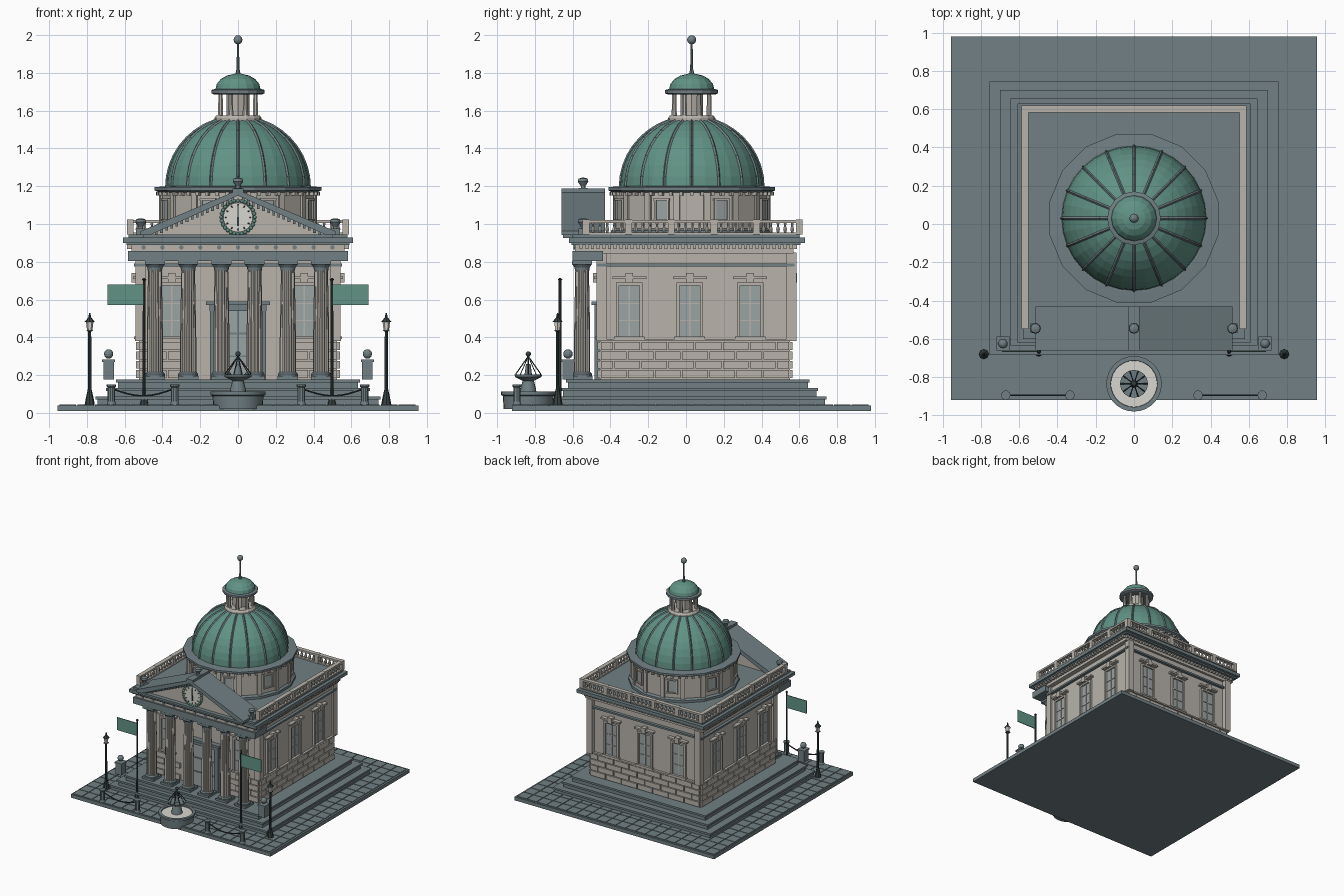
import bpy, bmesh, math
from mathutils import Matrix, Vector

if "Cube" in bpy.data.objects:
    bpy.data.objects.remove(bpy.data.objects["Cube"])


def material(name, r, g, b):
    m = bpy.data.materials.new(name)
    m.use_nodes = True
    m.diffuse_color = (r, g, b, 1)
    m.node_tree.nodes["Principled BSDF"].inputs["Base Color"].default_value = (r, g, b, 1)
    return m


STONE = material("pale stone", .48, .455, .41)
SLATE = material("blue grey slate", .165, .215, .23)
COPPER = material("green copper", .12, .29, .235)
IRON = material("dark iron", .035, .05, .05)
GLASS = material("window glass", .33, .37, .37)
PALE = material("pale lamp glass", .68, .67, .62)


class Part:
    """Collects primitives into a single mesh object."""

    def __init__(self, name, mat, smooth=False):
        self.name, self.mat, self.smooth, self.bm = name, mat, smooth, bmesh.new()

    def __enter__(self):
        return self

    def box(self, x0, x1, y0, y1, z0, z1, m=Matrix()):
        s = Matrix.Diagonal((x1 - x0, y1 - y0, z1 - z0, 1))
        t = Matrix.Translation(((x0 + x1) / 2, (y0 + y1) / 2, (z0 + z1) / 2))
        bmesh.ops.create_cube(self.bm, size=1, matrix=m @ t @ s)

    def lathe(self, profile, x=0, y=0, n=16, phase=0, flute=1, m=Matrix()):
        rings = []
        for r, z in profile:
            ring = []
            for i in range(n):
                a = math.tau * i / n + phase
                k = r * (flute if i % 2 else 1)
                ring.append(self.bm.verts.new(m @ Vector((x + k * math.cos(a), y + k * math.sin(a), z))))
            rings.append(ring)
        for a, b in zip(rings, rings[1:]):
            for i in range(n):
                j = (i + 1) % n
                self.bm.faces.new((a[i], a[j], b[j], b[i]))
        self.bm.faces.new(rings[0][::-1])
        self.bm.faces.new(rings[-1])

    def ball(self, x, y, z, r):
        bmesh.ops.create_uvsphere(self.bm, u_segments=14, v_segments=8, radius=r,
                                  matrix=Matrix.Translation((x, y, z)))

    def rod(self, a, b, r, n=6):
        a, d = Vector(a), Vector(b) - Vector(a)
        m = Matrix.Translation(a) @ d.to_track_quat('Z', 'Y').to_matrix().to_4x4()
        self.lathe([(r, 0), (r, d.length)], n=n, m=m)

    def prism(self, pts, y0, y1):
        a = [self.bm.verts.new((x, y0, z)) for x, z in pts]
        b = [self.bm.verts.new((x, y1, z)) for x, z in pts]
        self.bm.faces.new(a)
        self.bm.faces.new(b[::-1])
        for i in range(len(a)):
            self.bm.faces.new((a[i - 1], b[i - 1], b[i], a[i]))

    def __exit__(self, *error):
        bmesh.ops.recalc_face_normals(self.bm, faces=self.bm.faces)
        me = bpy.data.meshes.new(self.name)
        self.bm.to_mesh(me)
        self.bm.free()
        me.materials.append(self.mat)
        ob = bpy.data.objects.new(self.name, me)
        bpy.context.collection.objects.link(ob)
        if self.smooth:
            bpy.ops.object.select_all(action='DESELECT')
            ob.select_set(True)
            bpy.context.view_layer.objects.active = ob
            bpy.ops.object.shade_smooth_by_angle()


def turn(angle, r=0, cx=0, cy=0):
    """Local frame at distance r from a centre, +x pointing outward."""
    return Matrix.Translation((cx, cy, 0)) @ Matrix.Rotation(angle, 4, 'Z') @ Matrix.Translation((r, 0, 0))


SIDES = (-1, 1)
W, YF, YB = .525, -.455, .55          # main body half width, front and back
CY = .03                              # dome centre

# Ground slab, paving and steps
with Part("ground_slab", SLATE) as p:
    p.box(-.955, .955, -.92, .98, .01, .04)
with Part("paving_stones", SLATE) as p:
    n, size = 20, 1.89 / 20
    for j in range(n):
        for i in range(n):
            x = -.945 + size * i
            y = -.91 + size * j * .995
            if abs(x + size / 2) > .7 or y < -.6 or y > .66:
                p.box(x, x + size - .006, y, y + size - .006, .039, .045)
with Part("steps", SLATE) as p:
    for i, (hw, y0, y1) in enumerate(((.755, -.685, .745), (.7, -.66, .7), (.645, -.635, .655))):
        z = .04 + .046 * i
        p.box(-hw + .01, hw - .01, y0 + .01, y1 - .01, z, z + .035)
        p.box(-hw, hw, y0, y1, z + .03, z + .046)

# Main body with rusticated base, corner pilasters and belt course
with Part("main_walls", STONE) as p:
    p.box(-W, W, YF, YB, .178, .89)
WALLS = [(turn(0, W), YF, YB), (turn(math.pi, W), -YB, -YF),
         (turn(math.pi / 2, YB), -W, W), (turn(-math.pi / 2, -YF), -W, W)]
with Part("base_blocks", STONE) as p:
    for m, a, b in WALLS:
        for row in range(4):
            z, step = .185 + row * .049, (b - a) / 7
            cuts = [a] + [a + step * (i + (.5 if row % 2 else 1)) for i in range(7 if row % 2 else 6)] + [b]
            for c, d in zip(cuts, cuts[1:]):
                if m is WALLS[3][0] and c < .17 and d > -.17:
                    continue
                p.box(-.01, .014, c + .004, d - .004, z, z + .042, m)
with Part("belt_course", STONE) as p:
    for m, a, b in WALLS[:3]:
        p.box(0, .02, a - .02, b + .02, .38, .392, m)
with Part("corner_pilasters", STONE) as p:
    for x in (-W, W):
        for y in (YF, YB):
            p.box(x - .035, x + .018, y - .018, y + .035, .38, .85) if x > 0 else \
                p.box(x - .018, x + .035, y - .018, y + .035, .38, .85)
with Part("wall_cap_band", SLATE) as p:
    p.box(-.55, .55, YF - .02, YB + .025, .775, .79)

# Tall windows on every wall
spots = [(m, c) for m, cs in ((WALLS[0][0], (-.3, .02, .34)), (WALLS[1][0], (.3, -.02, -.34)),
                              (WALLS[2][0], (-.32, 0, .32)), (WALLS[3][0], (-.35, .35))) for c in cs]
with Part("window_glass", GLASS) as p:
    for m, c in spots:
        p.box(0, .005, c - .058, c + .058, .405, .68, m)
with Part("window_frames", STONE) as p:
    for m, c in spots:
        for s in SIDES:
            p.box(0, .018, c + s * .063 - .008, c + s * .063 + .008, .4, .69, m)
        p.box(0, .018, c - .071, c + .071, .675, .69, m)
        p.box(0, .026, c - .08, c + .08, .392, .405, m)
        p.box(0, .01, c - .004, c + .004, .4, .68, m)
        for z in (.49, .58):
            p.box(0, .01, c - .06, c + .06, z - .003, z + .003, m)
        p.box(0, .032, c - .09, c + .09, .708, .722, m)
        p.box(0, .038, c - .02, c + .02, .69, .74, m)

# Entrance door and surround
with Part("door_surround", SLATE) as p:
    for s in SIDES:
        p.box(s * .13 - .018, s * .13 + .018, YF - .03, YF, .178, .56)
    p.box(-.15, .15, YF - .03, YF, .54, .57)
    p.box(-.17, .17, YF - .045, YF, .57, .59)
with Part("door_leaves", GLASS) as p:
    for s in SIDES:
        p.box(s * .056 - .05, s * .056 + .05, YF - .012, YF, .178, .54)
with Part("door_bars", SLATE) as p:
    p.box(-.006, .006, YF - .018, YF, .178, .54)
    for z in (.3, .42):
        p.box(-.11, .11, YF - .018, YF, z - .005, z + .005)

# Portico columns
COLS = [s * (.088 + .176 * i) for s in SIDES for i in range(3)]
with Part("column_shafts", STONE) as p:
    for x in COLS:
        p.lathe([(.043, .2), (.043, .4), (.036, .77)], x, -.55, 32, flute=.9)
with Part("column_bases_and_capitals", SLATE) as p:
    for x in COLS:
        p.box(x - .054, x + .054, -.604, -.496, .178, .196)
        p.lathe([(.053, .196), (.053, .206), (.045, .216)], x, -.55)
        p.lathe([(.038, .755), (.04, .77), (.052, .787)], x, -.55)
        p.box(x - .053, x + .053, -.603, -.497, .785, .803)

# Entablature, frieze, dentils and roof
with Part("architrave", SLATE) as p:
    p.box(-.582, .582, -.602, -.44, .803, .858)
with Part("frieze", STONE) as p:
    p.box(-.565, .565, -.588, YB + .02, .845, .893)
with Part("frieze_medallions", SLATE) as p:
    for i in range(11):
        p.rod((-.5 + .1 * i, -.587, .876), (-.5 + .1 * i, -.595, .876), .012, 8)
with Part("cornice", SLATE) as p:
    p.box(-.59, .59, -.605, .605, .888, .903)
    p.box(-.608, .608, -.62, .63, .9, .928)
    p.box(-.58, .58, -.6, .6, .925, .945)
with Part("dentils", STONE) as p:
    for i in range(38):
        t = -.555 + .03 * i
        p.box(t - .008, t + .008, .56, .588, .868, .888)
        for s in SIDES:
            p.box(s * .575 - .012, s * .575 + .012, t - .008, t + .008, .868, .888)

# Balustrade along the sides and back
with Part("balustrade", STONE) as p:
    for m, a, b in ((turn(0, .57), -.53, .6), (turn(math.pi, .57), -.6, .53), (turn(math.pi / 2, .6), -.57, .57)):
        p.box(-.017, .017, a, b, .944, .956, m)
        p.box(-.018, .018, a, b, 1.006, 1.022, m)
        n = 30
        for i in range(n + 1):
            t = a + (b - a) * i / n
            if i % 6:
                p.lathe([(.007, .955), (.012, .972), (.006, .99), (.009, 1.007)], 0, t, 6, m=m)
            else:
                p.box(-.018, .018, t - .018, t + .018, .944, 1.024, m)

# Pediment with clock
with Part("tympanum", STONE) as p:
    p.prism([(-.48, .94), (.48, .94), (0, 1.15)], -.615, -.45)
with Part("pediment_roof", SLATE) as p:
    for s in SIDES:
        p.prism([(s * .515, .942), (s * .515, .962), (0, 1.18), (0, 1.15), (s * .465, .942)], -.66, -.43)
    p.box(-.03, .03, -.66, -.43, 1.163, 1.187)
    p.box(-.5, .5, -.65, -.43, .926, .944)
with Part("pediment_dentils", SLATE) as p:
    for s in SIDES:
        for i in range(1, 17):
            x = i * .027
            z = 1.142 - x * .43
            p.box(s * x - .007, s * x + .007, -.635, -.61, z - .015, z + .012)
with Part("clock_wreath", COPPER) as p:
    for i in range(28):
        a = math.tau * i / 28
        p.ball(.088 * math.cos(a), -.62, 1.035 + .088 * math.sin(a), .01)
with Part("clock_face", PALE) as p:
    p.rod((0, -.614, 1.035), (0, -.625, 1.035), .078, 32)
with Part("clock_hands", IRON) as p:
    p.box(-.003, .003, -.63, -.624, 1.03, 1.098)
    p.box(-.005, .005, -.63, -.624, .99, 1.036)
    for i in range(12):
        a = math.tau * i / 12
        p.rod((.06 * math.sin(a), -.627, 1.035 + .06 * math.cos(a)),
              (.07 * math.sin(a), -.627, 1.035 + .07 * math.cos(a)), .003, 4)
with Part("roof_urns", SLATE) as p:
    for x, z in ((-.515, .96), (.515, .96), (0, 1.175)):
        p.box(x - .025, x + .025, -.57, -.52, z - .02, z + .015)
        p.lathe([(.012, z + .015), (.012, z + .025), (.028, z + .05), (.024, z + .065), (.008, z + .07)], x, -.545, 12)

# Drum
H = math.pi / 16
with Part("drum", STONE) as p:
    p.lathe([(.415, .94), (.415, 1.175)], 0, CY, 16, H)
with Part("drum_moldings", SLATE) as p:
    p.lathe([(.435, .94), (.435, .965), (.42, .975)], 0, CY, 16, H)
    p.lathe([(.43, 1.168), (.45, 1.178), (.45, 1.195), (.39, 1.2)], 0, CY, 16, H)
R = .415 * math.cos(H)
with Part("drum_pilasters", STONE) as p:
    for i in range(16):
        p.box(-.02, .012, -.018, .018, .97, 1.17, turn(math.tau * i / 16 + H, .41, 0, CY))
    for i in range(48):
        p.box(-.02, .02, -.009, .009, 1.152, 1.17, turn(math.tau * i / 48, .415, 0, CY))
with Part("drum_window_glass", GLASS) as p:
    for i in range(8):
        p.box(-.01, .005, -.034, .034, 1.02, 1.125, turn((i + .5) * math.tau / 8, R, 0, CY))
with Part("drum_window_frames", STONE) as p:
    for i in range(8):
        m = turn((i + .5) * math.tau / 8, R, 0, CY)
        for s in SIDES:
            p.box(0, .012, s * .037 - .005, s * .037 + .005, 1.015, 1.13, m)
        for z in (1.015, 1.125):
            p.box(0, .016, -.045, .045, z, z + .01, m)

# Ribbed dome
ARC = [(.378 * math.cos(t), 1.195 + .372 * math.sin(t)) for t in [i * 1.24 / 8 for i in range(9)]]
with Part("dome", COPPER) as p:
    p.lathe(ARC, 0, CY, 32)
with Part("dome_ribs", SLATE) as p:
    for i in range(16):
        m = turn(math.tau * i / 16, 0, 0, CY)
        for (r0, z0), (r1, z1) in zip(ARC, ARC[1:]):
            p.rod(m @ Vector((r0, 0, z0)), m @ Vector((r1, 0, z1)), .008, 4)

# Lantern and finial
with Part("lantern_columns", STONE) as p:
    p.lathe([(.125, 1.545), (.125, 1.56), (.115, 1.575)], 0, CY)
    p.lathe([(.06, 1.57), (.06, 1.7)], 0, CY, 8)
    for i in range(8):
        m = turn((i + .5) * math.tau / 8, .1, 0, CY)
        p.lathe([(.015, 1.57), (.012, 1.69)], n=8, m=m)
with Part("lantern_cornice", SLATE) as p:
    p.lathe([(.125, 1.685), (.14, 1.692), (.14, 1.71), (.12, 1.715)], 0, CY)
with Part("lantern_dome", COPPER) as p:
    p.lathe([(.12 * math.cos(t), 1.712 + .085 * math.sin(t)) for t in (0, .35, .7, 1.05, 1.45)], 0, CY)
with Part("spire", SLATE, True) as p:
    p.lathe([(.015, 1.79), (.008, 1.82), (.005, 1.96)], 0, CY, 8)
    p.ball(0, CY, 1.975, .024)

# Flags, lamps, pedestals, bollards and chains
with Part("flags", COPPER) as p:
    for s in SIDES:
        p.box(s * .595 - .095, s * .595 + .095, -.67, -.664, .57, .68)
with Part("flag_and_lamp_posts", IRON) as p:
    for s in SIDES:
        p.lathe([(.025, .045), (.02, .07), (.008, .09), (.007, .7), (.012, .705), (.004, .715)], s * .497, -.667, 8)
        p.lathe([(.027, .045), (.02, .08), (.009, .13), (.008, .43), (.022, .437)], s * .785, -.68, 8)
        p.lathe([(.027, .482), (.008, .505), (.003, .53)], s * .785, -.68, 8)
with Part("lamp_lanterns", PALE) as p:
    for s in SIDES:
        p.lathe([(.014, .435), (.02, .483)], s * .785, -.68, 6)
with Part("pedestals", SLATE) as p:
    for s in SIDES:
        p.box(s * .685 - .028, s * .685 + .028, -.655, -.595, .178, .275)
        p.box(s * .685 - .034, s * .685 + .034, -.661, -.589, .27, .282)
        p.ball(s * .685, -.625, .312, .025)
        for x in (.335, .67):
            p.lathe([(.024, .045), (.02, .06), (.02, .135), (.025, .14), (.025, .15)], s * x, -.895, 10)
with Part("chains", IRON) as p:
    for s in SIDES:
        pts = [(s * (.335 + .335 * i / 8), -.895, .13 - .04 * math.sin(math.pi * i / 8)) for i in range(9)]
        for a, b in zip(pts, pts[1:]):
            p.rod(a, b, .005)

# Fountain
with Part("fountain_basin", SLATE, True) as p:
    p.lathe([(.13, .02), (.135, .09), (.145, .095), (.145, .112), (.122, .112), (.12, .1)], 0, -.835, 28)
    p.lathe([(.045, .1), (.04, .13), (.03, .17), (.07, .19), (.073, .203), (.02, .2), (.012, .26)], 0, -.835, 16)
with Part("fountain_water", PALE) as p:
    p.lathe([(.121, .1), (.121, .104)], 0, -.835, 28)
with Part("fountain_jets", IRON) as p:
    p.ball(0, -.835, .312, .014)
    for i in range(10):
        a = math.tau * i / 10
        p.rod((0, -.835, .3), (.07 * math.cos(a), -.835 + .07 * math.sin(a), .205), .003, 4)
